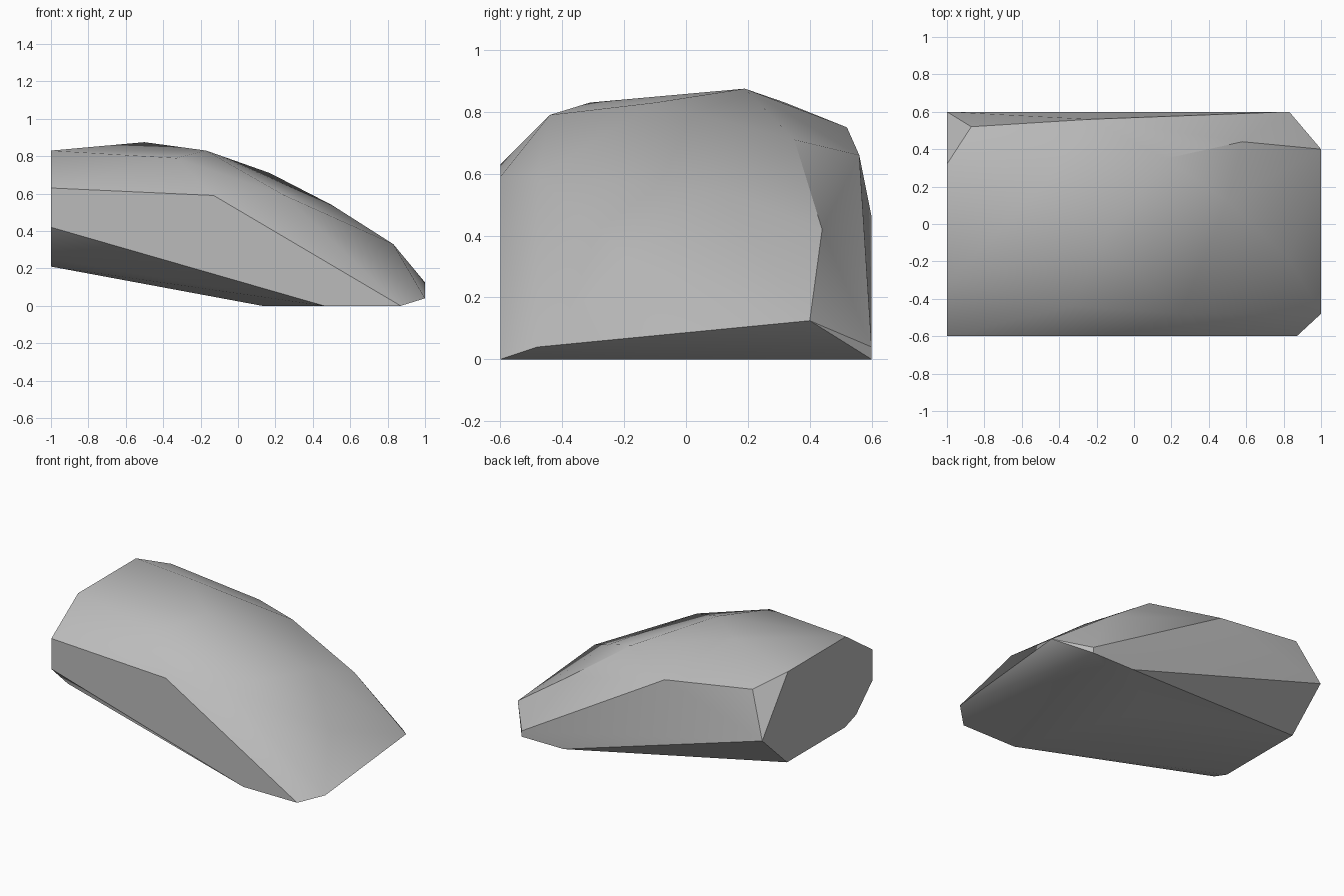
import bpy
import bmesh
import math

# Remove the default cube
default_cube = bpy.data.objects.get("Cube")
if default_cube:
    bpy.data.objects.remove(default_cube, do_unlink=True)


def make_material(name, colour):
    material = bpy.data.materials.new(name)
    material.use_nodes = True
    material.diffuse_color = colour
    shader = material.node_tree.nodes["Principled BSDF"]
    shader.inputs["Base Color"].default_value = colour
    shader.inputs["Roughness"].default_value = 0.9
    return material


def hull_object(name, points, material, sharp_angle):
    """Wrap the corner points in a convex skin and shade it smooth."""
    shape = bmesh.new()
    for point in points:
        shape.verts.new(point)
    bmesh.ops.convex_hull(shape, input=shape.verts[:])
    loose = [vert for vert in shape.verts if not vert.link_faces]
    bmesh.ops.delete(shape, geom=loose, context="VERTS")
    # Merge coplanar triangles into clean facets
    bmesh.ops.dissolve_limit(shape, angle_limit=math.radians(1),
                             verts=shape.verts[:], edges=shape.edges[:])
    bmesh.ops.recalc_face_normals(shape, faces=shape.faces[:])
    mesh = bpy.data.meshes.new(name)
    shape.to_mesh(mesh)
    shape.free()
    mesh.materials.append(material)

    result = bpy.data.objects.new(name, mesh)
    bpy.context.collection.objects.link(result)
    bpy.ops.object.select_all(action="DESELECT")
    result.select_set(True)
    bpy.context.view_layer.objects.active = result
    bpy.ops.object.shade_smooth_by_angle(angle=math.radians(sharp_angle))
    return result


# Flat broken end: outline in y and z, standing at x = -1
end_outline = [(-.6, .63), (-.31, .83), (.32, .83), (.6, .46),
               (.33, .21), (-.3, .21), (-.42, .25), (-.6, .42)]
broken_end = [(-1, y, z) for y, z in end_outline]

# Resting face: outline in x and y, lying on the ground
base_outline = [(.46, -.6), (.87, -.6), (.83, .6), (.51, .6),
                (.13, .25), (.13, -.2)]
base = [(x, y, 0) for x, y in base_outline]

# Front and back flanks
flanks = [(-.13, -.6, .59), (.83, .6, .04),
          (-.87, .52, .75), (-.23, .56, .66)]

# Rounded crown, falling towards the low tip
crown = [(-.5, .19, .875), (-.33, -.44, .79), (-.17, -.1, .83),
         (.17, .35, .71), (.25, -.48, .59), (.5, .12, .54),
         (.58, .44, .42), (.83, -.19, .33)]
tip = [(1, -.48, .04), (1, .4, .125)]

stone_grey = make_material("stone grey", (.5, .5, .5, 1))
hull_object("rock", broken_end + base + flanks + crown + tip, stone_grey, 30)
